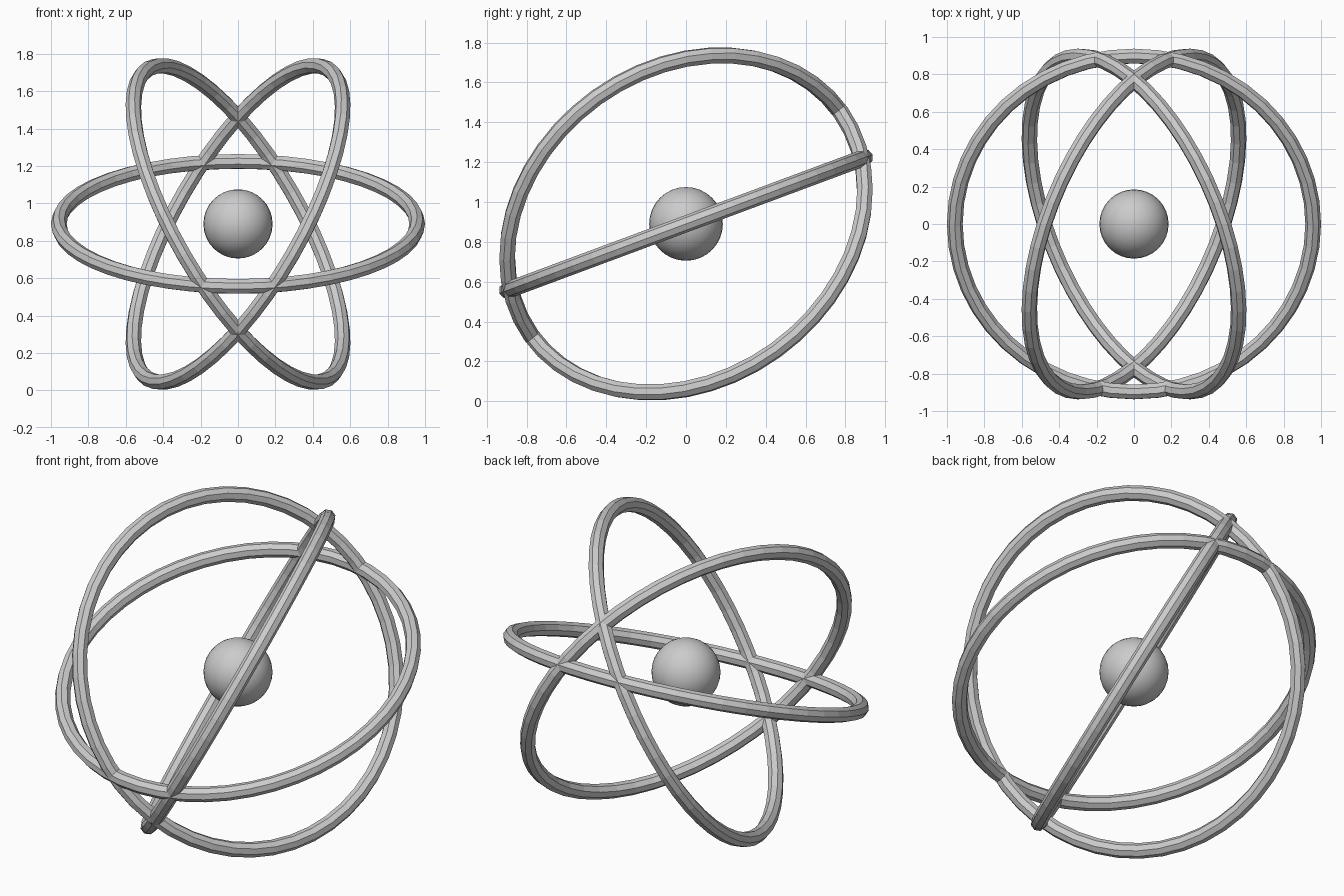
import bpy
from math import radians
from mathutils import Matrix

if "Cube" in bpy.data.objects:
    bpy.data.objects.remove(bpy.data.objects["Cube"])

CENTRE = Matrix.Translation((0, 0, 0.89))

# Nucleus
bpy.ops.mesh.primitive_uv_sphere_add(segments=32, ring_count=16, radius=0.185)
nucleus = bpy.context.object
nucleus.name = "nucleus"
nucleus.matrix_world = CENTRE
bpy.ops.object.shade_smooth()


# Orbit ring: leaned back 20 degrees, then swung around the front-back axis
def orbit(name, swing):
    bpy.ops.mesh.primitive_torus_add(major_segments=48, minor_segments=8,
                                     major_radius=0.958, minor_radius=0.042)
    ring = bpy.context.object
    ring.name = name
    ring.matrix_world = (CENTRE @ Matrix.Rotation(radians(swing), 4, 'Y')
                         @ Matrix.Rotation(radians(20.4), 4, 'X'))
    bpy.ops.object.shade_flat()


orbit("level_orbit", 0)
orbit("right_orbit", 60)
orbit("left_orbit", -60)
